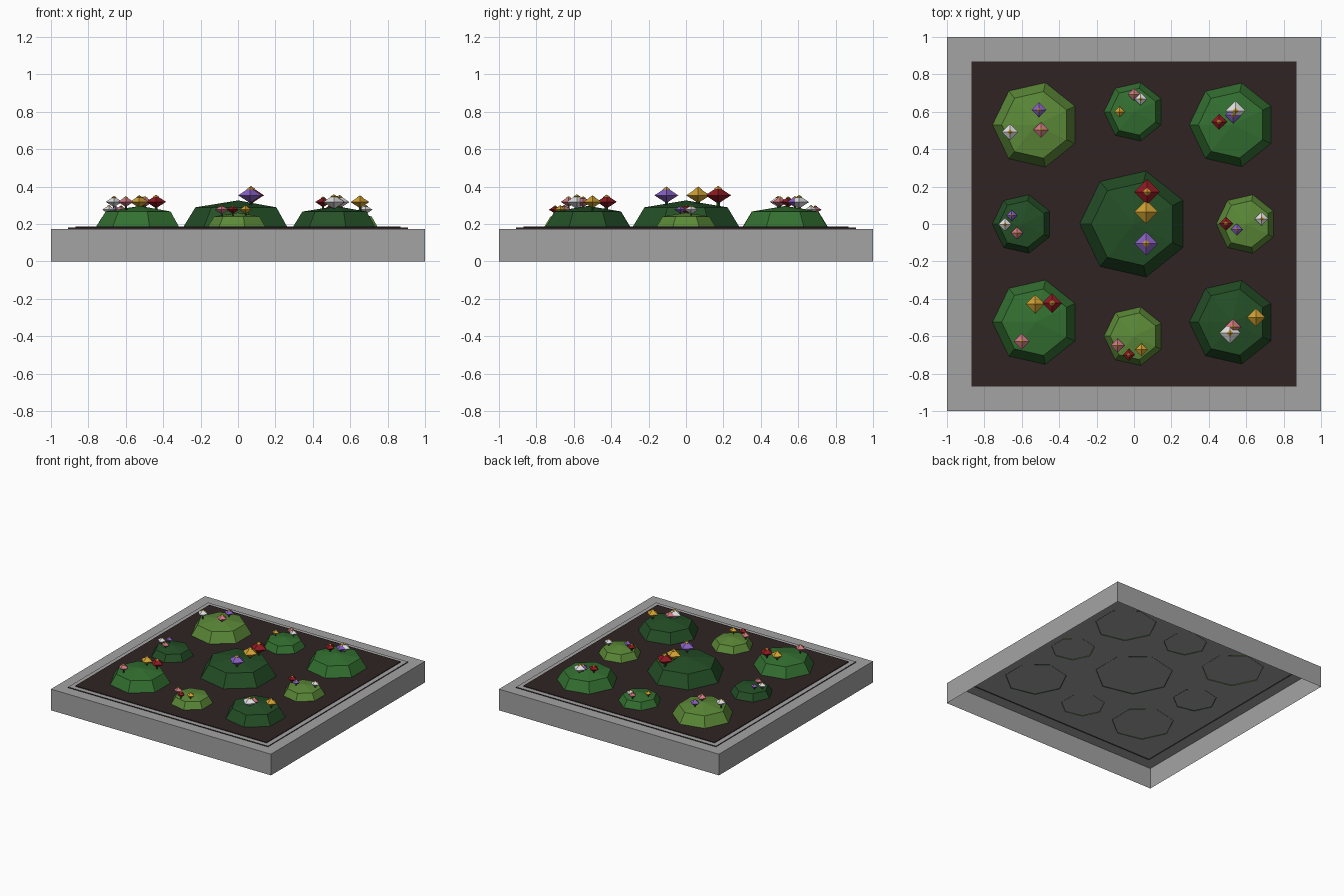
import bpy, bmesh, math
from mathutils import Vector

if "Cube" in bpy.data.objects:
    bpy.data.objects.remove(bpy.data.objects["Cube"])


def srgb(c):
    return c / 12.92 if c <= 0.04045 else ((c + 0.055) / 1.055) ** 2.4


def material(name, r, g, b):
    m = bpy.data.materials.new(name)
    m.diffuse_color = (srgb(r), srgb(g), srgb(b), 1)
    m.use_nodes = True
    m.node_tree.nodes["Principled BSDF"].inputs["Base Color"].default_value = m.diffuse_color
    return m


M = {
    "grey": material("stone grey", 0.64, 0.64, 0.64),
    "soil": material("dark soil", 0.185, 0.138, 0.14),
    "dark": material("dark green", 0.14, 0.31, 0.15),
    "mid": material("mid green", 0.20, 0.44, 0.19),
    "light": material("light green", 0.36, 0.54, 0.22),
    "red": material("red", 0.55, 0.10, 0.13),
    "gold": material("gold", 0.82, 0.63, 0.20),
    "purple": material("purple", 0.53, 0.38, 0.76),
    "white": material("white", 0.88, 0.88, 0.88),
    "pink": material("pink", 0.82, 0.47, 0.52),
}


def finish(bm, name, *mats):
    me = bpy.data.meshes.new(name)
    bm.to_mesh(me)
    bm.free()
    for m in mats:
        me.materials.append(M[m])
    ob = bpy.data.objects.new(name, me)
    bpy.context.collection.objects.link(ob)
    return ob


def open_box(half, z0, z1):
    """Box without its bottom face; returns the mesh and its top face."""
    bm = bmesh.new()
    bmesh.ops.create_cube(bm, size=1)
    for v in bm.verts:
        v.co = Vector((v.co.x * 2 * half, v.co.y * 2 * half, z1 if v.co.z > 0 else z0))
    bm.normal_update()
    bottom = [f for f in bm.faces if f.normal.z < -0.5]
    bmesh.ops.delete(bm, geom=bottom, context='FACES_ONLY')
    return bm, next(f for f in bm.faces if f.normal.z > 0.5)


def lathe(name, mat, centre, profile, sides, start=0.0):
    """Low-poly solid of revolution; radius 0 makes a single tip."""
    bm = bmesh.new()
    rings = []
    for r, z in profile:
        n = 1 if r == 0 else sides
        rings.append([bm.verts.new((centre[0] + r * math.cos(start + math.tau * i / sides),
                                    centre[1] + r * math.sin(start + math.tau * i / sides),
                                    centre[2] + z)) for i in range(n)])
    for a, b in zip(rings, rings[1:]):
        for i in range(sides):
            j = (i + 1) % sides
            quad = [a[i % len(a)], a[j % len(a)], b[j % len(b)], b[i % len(b)]]
            bm.faces.new(list(dict.fromkeys(quad)))
    return finish(bm, name, mat)


# Tray: open underneath, with a raised bed inside the rim
RIM, BED = 0.174, 0.187
bm, top = open_box(1.0, 0.0, RIM)
bmesh.ops.inset_region(bm, faces=[top], thickness=0.13)
step = bmesh.ops.extrude_face_region(bm, geom=[top])
bmesh.ops.translate(bm, vec=(0, 0, 0.007),
                    verts=[v for v in step["geom"] if isinstance(v, bmesh.types.BMVert)])
if top.is_valid:
    bm.faces.remove(top)
bm.normal_update()
for f in bm.faces:
    if abs(f.normal.z) < 0.5 and f.calc_center_median().z > RIM:
        f.material_index = 1
finish(bm, "tray", "grey", "soil")

# Soil layer
bm, _ = open_box(0.87, RIM + 0.007, BED)
finish(bm, "soil", "soil")

# Bushes: x, y, radius, colour, flowers (x, y, radius, colour)
BUSHES = [
    (0, 0, 0.296, "dark", [(0.07, 0.172, 0.069, "red"), (0.065, 0.065, 0.064, "gold"),
                           (0.065, -0.105, 0.064, "purple")]),
    (-0.525, 0.53, 0.237, "light", [(-0.508, 0.61, 0.04, "purple"), (-0.663, 0.492, 0.044, "white"),
                                    (-0.497, 0.503, 0.042, "pink")]),
    (0.525, 0.53, 0.235, "mid", [(0.543, 0.605, 0.053, "white"), (0.53, 0.582, 0.044, "purple"),
                                 (0.455, 0.546, 0.042, "red")]),
    (-0.525, -0.525, 0.237, "mid", [(-0.528, -0.428, 0.05, "gold"), (-0.438, -0.423, 0.053, "red"),
                                    (-0.6, -0.628, 0.042, "pink")]),
    (0.525, -0.525, 0.235, "dark", [(0.652, -0.5, 0.05, "gold"), (0.513, -0.583, 0.058, "white"),
                                    (0.53, -0.55, 0.043, "pink")]),
    (0, 0.6, 0.166, "mid", [(0, 0.692, 0.033, "pink"), (0.036, 0.668, 0.035, "white"),
                            (-0.077, 0.6, 0.03, "gold")]),
    (-0.597, 0, 0.166, "dark", [(-0.654, 0.045, 0.029, "purple"), (-0.69, -0.003, 0.036, "white"),
                                (-0.625, -0.048, 0.033, "pink")]),
    (0.6, 0, 0.166, "light", [(0.682, 0.028, 0.037, "white"), (0.492, 0.002, 0.037, "red"),
                              (0.55, -0.03, 0.032, "purple")]),
    (0, -0.6, 0.166, "light", [(-0.087, -0.65, 0.037, "pink"), (-0.028, -0.7, 0.033, "red"),
                               (0.04, -0.672, 0.034, "gold")]),
]
BASE = 0.178
for x, y, r, colour, flowers in BUSHES:
    lathe("bush", colour, (x, y, BASE),
          [(r, 0), (r * 0.77, r * 0.375), (0, r * 0.5)], 7, math.pi)
    for fx, fy, fr, fc in flowers:
        z = BASE + r * 0.593
        h = fr * 0.65
        lathe("flower_stem", "dark", (fx, fy, BASE), [(fr * 0.14, r * 0.32), (fr * 0.14, r * 0.55)], 5)
        lathe("flower_head", fc, (fx, fy, z), [(0, -h), (fr, 0), (0, h)], 4)
        c = fr * 0.32
        lathe("flower_centre", "gold", (fx, fy, z + fr * 0.5),
              [(0, -c * 0.7), (c, 0), (0, c * 0.7)], 4)
